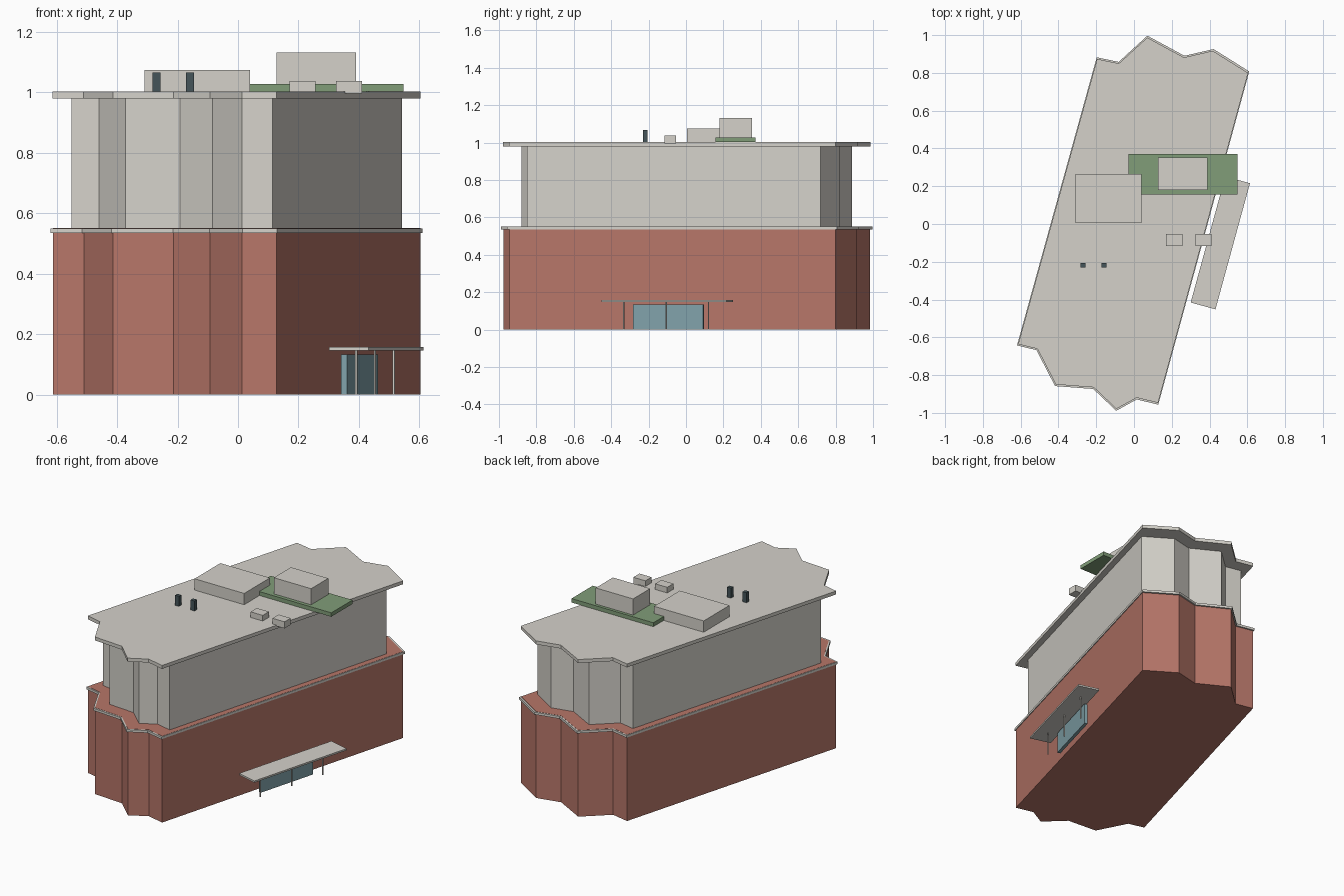
import bpy, bmesh, math
from mathutils import Matrix

if "Cube" in bpy.data.objects:
    bpy.data.objects.remove(bpy.data.objects["Cube"])

def material(name, rgb):
    m = bpy.data.materials.new(name)
    m.diffuse_color = (*rgb, 1)
    m.use_nodes = True
    m.node_tree.nodes["Principled BSDF"].inputs["Base Color"].default_value = m.diffuse_color
    return m

stone = material("pale_stone", (0.66, 0.64, 0.59))
brick = material("red_brick", (0.47, 0.18, 0.14))
green = material("green_deck", (0.22, 0.34, 0.19))
glass = material("glass", (0.22, 0.36, 0.40))
dark = material("dark_metal", (0.06, 0.09, 0.10))

def finish(bm, name, mat):
    bmesh.ops.recalc_face_normals(bm, faces=bm.faces)
    me = bpy.data.meshes.new(name)
    bm.to_mesh(me)
    bm.free()
    me.materials.append(mat)
    ob = bpy.data.objects.new(name, me)
    bpy.context.collection.objects.link(ob)
    return ob

def storey(name, scale, z0, z1, mat):
    """Extrude the building footprint, scaled about the centre."""
    bm = bmesh.new()
    face = bm.faces.new([bm.verts.new((x * scale, y * scale, z0)) for x, y in FOOTPRINT])
    top = bmesh.ops.extrude_face_region(bm, geom=[face], use_keep_orig=True)["geom"]
    bmesh.ops.translate(bm, vec=(0, 0, z1 - z0),
                        verts=[v for v in top if isinstance(v, bmesh.types.BMVert)])
    return finish(bm, name, mat)

def box(name, centre, size, z0, z1, mat, angle=0):
    bm = bmesh.new()
    bmesh.ops.create_cube(bm, size=1, matrix=Matrix.Diagonal((*size, z1 - z0, 1)))
    ob = finish(bm, name, mat)
    ob.location = (*centre, (z0 + z1) / 2)
    ob.rotation_euler.z = angle
    return ob

# Zigzag-ended footprint, slanted along the long walls
FOOTPRINT = [(-0.612, -0.635), (-0.51, -0.66), (-0.413, -0.848), (-0.213, -0.863),
             (-0.093, -0.977), (0.014, -0.918), (0.127, -0.945), (0.603, 0.798),
             (0.416, 0.915), (0.264, 0.88), (0.07, 0.985), (-0.08, 0.848), (-0.195, 0.872)]

# Main storeys and slabs
storey("brick_base", 1.0, 0, 0.551, brick)
storey("terrace_ledge", 1.012, 0.535, 0.55, stone)
storey("upper_storey", 0.9, 0.551, 0.98, stone)
storey("roof_slab", 1.002, 0.98, 1.002, stone)

# Entrance: canopy, glazing and posts follow the slanted side wall
WALL = math.radians(74.7)
box("entrance_canopy", (0.457, -0.1), (0.692, 0.136), 0.147, 0.158, stone, WALL)
box("entrance_glass", (0.402, -0.093), (0.389, 0.02), 0, 0.133, glass, WALL)
for i in range(3):
    box(f"canopy_post_{i + 1}", (0.391 + 0.062 * i, -0.333 + 0.2265 * i),
        (0.006, 0.006), 0, 0.147, stone, WALL)

# Rooftop plant
box("green_roof_deck", (0.259, 0.264), (0.577, 0.214), 1.003, 1.028, green)
box("tall_plant_room", (0.258, 0.266), (0.263, 0.173), 1.028, 1.131, stone)
box("low_plant_room", (-0.135, 0.135), (0.35, 0.26), 1.0, 1.074, stone)
for i, x in enumerate((0.213, 0.367)):
    box(f"roof_unit_{i + 1}", (x, -0.085), (0.085, 0.062), 0.996, 1.038, stone)
for i, x in enumerate((-0.269, -0.159)):
    box(f"roof_vent_{i + 1}", (x, -0.218), (0.027, 0.024), 1.0, 1.066, dark)
